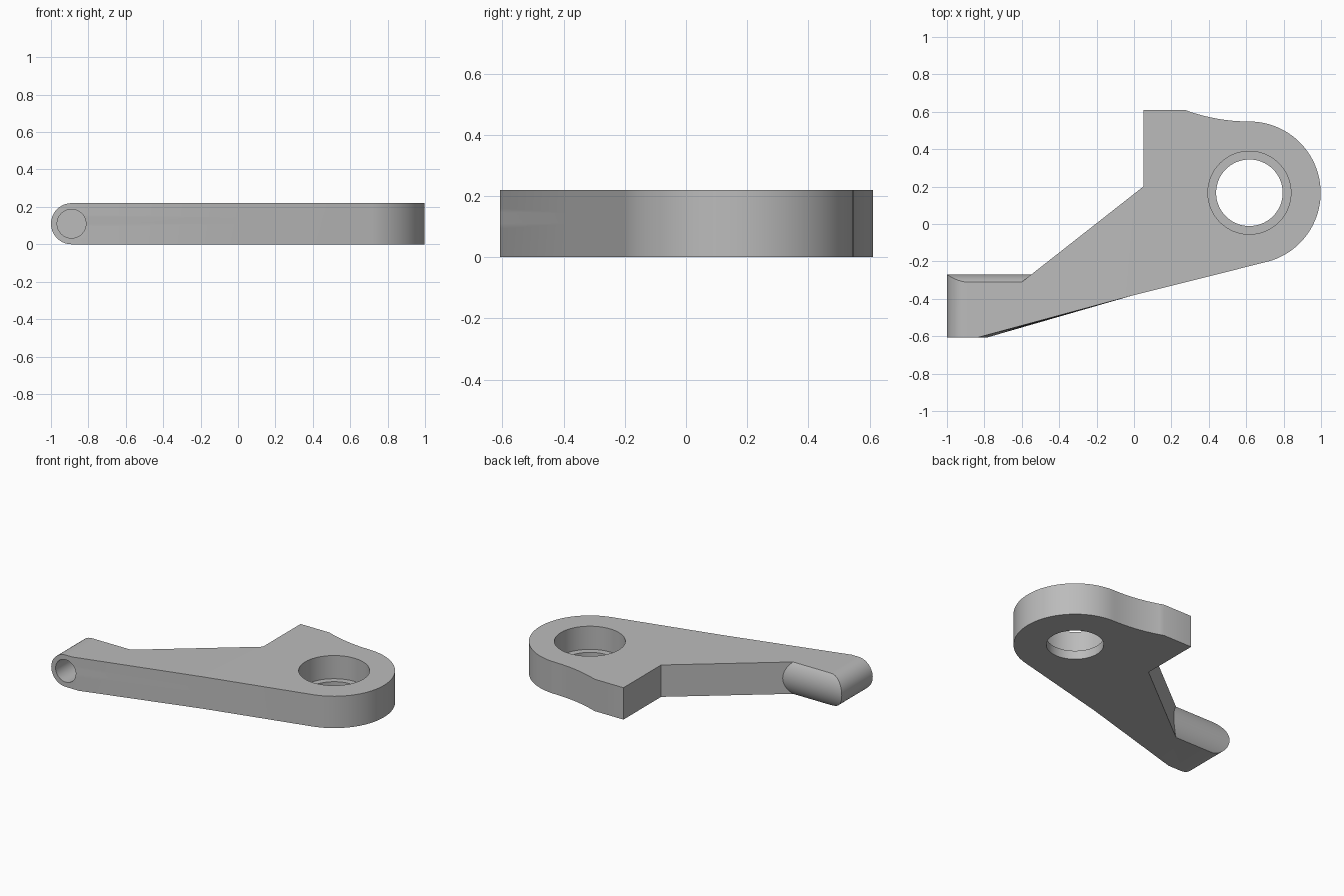
import bpy
import bmesh
import math

cube = bpy.data.objects.get("Cube")
if cube:
    bpy.data.objects.remove(cube, do_unlink=True)

THICK = 0.22
HALF = THICK / 2
HUB = (0.617, 0.167)
HUB_R = 0.381
LAYERS = 20

metal = bpy.data.materials.new("plain grey")
metal.use_nodes = True
GREY = (0.5, 0.5, 0.5, 1)
metal.diffuse_color = GREY
metal.node_tree.nodes["Principled BSDF"].inputs["Base Color"].default_value = GREY


def arc(centre, radius, start, end, steps):
    for i in range(steps + 1):
        a = math.radians(start + (end - start) * i / steps)
        yield (centre[0] + radius * math.cos(a), centre[1] + radius * math.sin(a))


def outline(z):
    """Plan outline at height z, anticlockwise from the rounded tip."""
    off = z - HALF
    tip_x = -0.89 - math.sqrt(max(HALF ** 2 - off ** 2, 0))
    # crowned back of the tip, following the slanted arm wall
    crown_r = 0.171
    crown_y = -0.27 - crown_r + math.sqrt(crown_r ** 2 - off ** 2)
    wall_x = 0.05 + (crown_y - 0.2) * 0.65 / 0.51
    pts = [(tip_x, -0.608), (-0.79 - 0.05 * z / THICK, -0.608), (0, -0.38)]
    pts += arc(HUB, HUB_R, -75, 90, 48)
    # shallow concave sweep up to the stop block
    sweep_r = 0.99
    pts += list(arc((HUB[0], HUB[1] + HUB_R + sweep_r), sweep_r, 270, 249.5, 12))[1:]
    pts += [(0.05, pts[-1][1]), (0.05, 0.2), (wall_x, crown_y), (tip_x, crown_y)]
    return pts


# Lever body lofted through its height
bm = bmesh.new()
rings = []
for k in range(LAYERS + 1):
    z = HALF - HALF * math.cos(math.pi * k / LAYERS)
    rings.append([bm.verts.new((x, y, z)) for x, y in outline(z)])
for low, high in zip(rings, rings[1:]):
    n = len(low)
    for i in range(n):
        j = (i + 1) % n
        bm.faces.new((low[i], low[j], high[j], high[i]))
bm.faces.new(list(reversed(rings[0])))
bm.faces.new(rings[-1])
bmesh.ops.recalc_face_normals(bm, faces=bm.faces)
mesh = bpy.data.meshes.new("lever_body")
bm.to_mesh(mesh)
bm.free()
mesh.materials.append(metal)
body = bpy.data.objects.new("lever_body", mesh)
bpy.context.collection.objects.link(body)


def drill(name, radius, depth, location, rotation=(0, 0, 0)):
    bpy.ops.mesh.primitive_cylinder_add(vertices=64, radius=radius, depth=depth,
                                        location=location, rotation=rotation)
    cutter = bpy.context.object
    cutter.name = name
    cutter.hide_render = True
    cutter.data.materials.append(metal)
    bpy.context.view_layer.objects.active = body
    mod = body.modifiers.new(name, "BOOLEAN")
    mod.operation = "DIFFERENCE"
    mod.solver = "EXACT"
    mod.object = cutter
    bpy.ops.object.modifier_apply(modifier=name)
    bpy.data.objects.remove(cutter, do_unlink=True)


# Pivot hole with a wide counterbore above a thin lip, and a blind hole in the tip
drill("pivot_hole", 0.178, 1, (*HUB, 0))
drill("counterbore", 0.222, 0.4, (*HUB, 0.06 + 0.2))
drill("tip_hole", 0.077, 0.44, (-0.89, -0.608, HALF), (math.pi / 2, 0, 0))

bpy.ops.object.select_all(action="DESELECT")
body.select_set(True)
bpy.context.view_layer.objects.active = body
bpy.ops.object.shade_smooth_by_angle(angle=math.radians(30))
